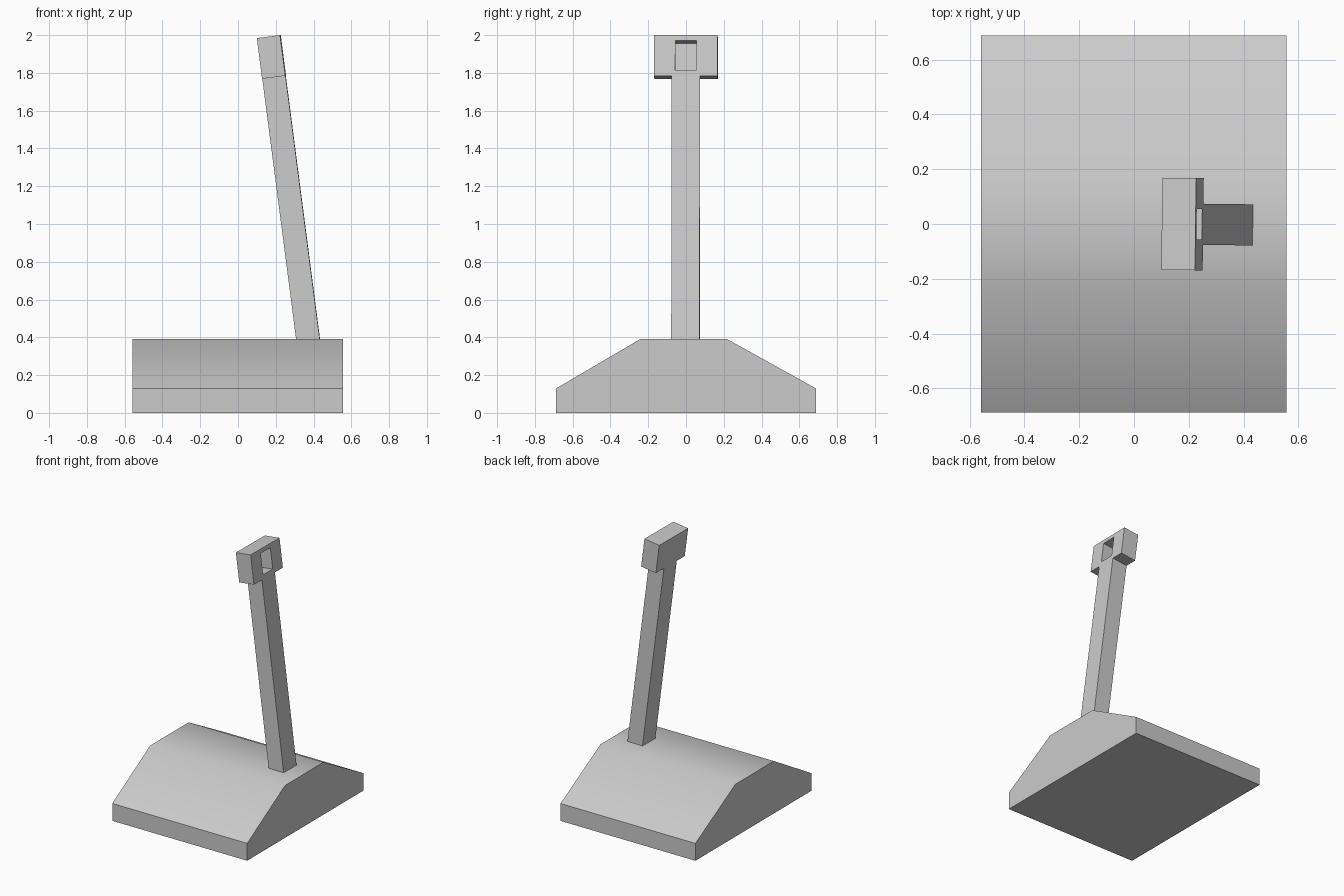
import bpy, bmesh, math
from mathutils import Matrix

if "Cube" in bpy.data.objects:
    bpy.data.objects.remove(bpy.data.objects["Cube"])


def prism(name, profile, x0, x1):
    """Extrude a (y, z) outline along x into a closed solid."""
    bm = bmesh.new()
    face = bm.faces.new([bm.verts.new((x0, y, z)) for y, z in profile])
    ext = bmesh.ops.extrude_face_region(bm, geom=[face])
    verts = [v for v in ext["geom"] if isinstance(v, bmesh.types.BMVert)]
    bmesh.ops.translate(bm, verts=verts, vec=(x1 - x0, 0, 0))
    bmesh.ops.recalc_face_normals(bm, faces=bm.faces)
    mesh = bpy.data.meshes.new(name)
    bm.to_mesh(mesh)
    bm.free()
    obj = bpy.data.objects.new(name, mesh)
    bpy.context.collection.objects.link(obj)
    return obj


# Sloped base block, softly shaded over the top
base = prism("base", [(-0.687, 0), (0.687, 0), (0.687, 0.13), (0.215, 0.392),
                      (-0.24, 0.392), (-0.687, 0.13)], -0.559, 0.557)
bpy.ops.object.select_all(action='DESELECT')
base.select_set(True)
bpy.context.view_layer.objects.active = base
bpy.ops.object.shade_smooth_by_angle(angle=math.radians(40))

# Leaning lever with a T-shaped head; local origin at the centre of its top
half = 0.062
right = [(0.168, 0), (0.168, -0.217), (0.075, -0.217), (0.075, -1.66)]
outline = right + [(-y, z) for y, z in reversed(right)]
lever = prism("lever", outline, -half, half)

# Rectangular pocket in the right face of the head
cutter = prism("pocket_cutter", [(-0.056, -0.03), (0.056, -0.03),
                                 (0.056, -0.186), (-0.056, -0.186)],
               half - 0.112, half + 0.05)
cutter.hide_render = True
mod = lever.modifiers.new("pocket", 'BOOLEAN')
mod.object = cutter
mod.operation = 'DIFFERENCE'
mod.solver = 'EXACT'
bpy.context.view_layer.objects.active = lever
bpy.ops.object.modifier_apply(modifier=mod.name)
bpy.data.objects.remove(cutter)

# Lean the lever and seat its foot in the base
lever.matrix_world = (Matrix.Translation((0.163, 0, 1.992))
                      @ Matrix.Rotation(math.radians(-0.7), 4, 'Z')
                      @ Matrix.Rotation(math.radians(-7.4), 4, 'Y'))
